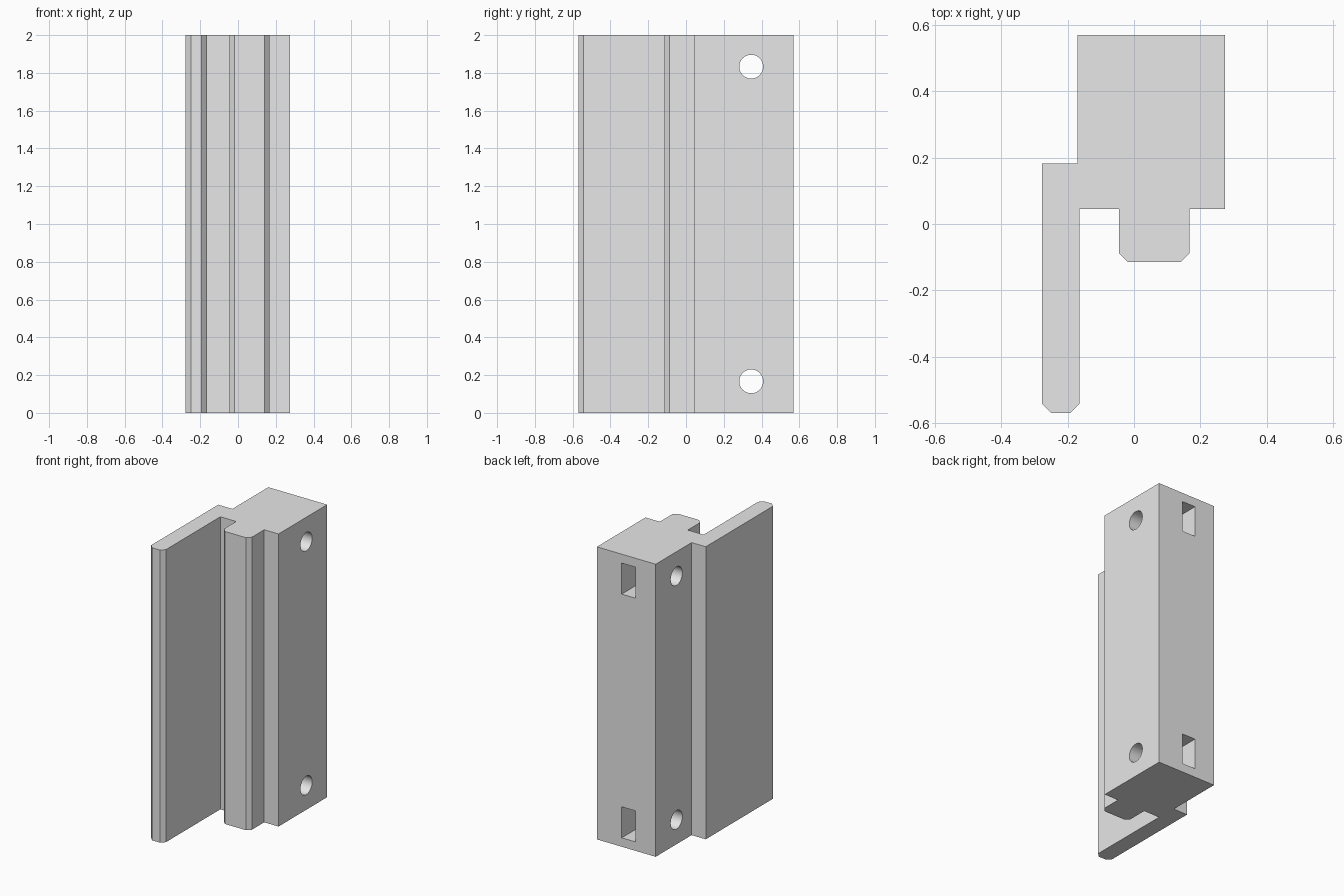
import bpy
import bmesh
from math import radians
from mathutils import Matrix, Vector

default_cube = bpy.data.objects.get("Cube")
if default_cube:
    bpy.data.objects.remove(default_cube, do_unlink=True)

HEIGHT = 2.0
CHAMFER = 0.027
HOLE_Y, HOLE_RADIUS = 0.345, 0.063
HOLE_HEIGHTS = (0.167, HEIGHT - 0.167)
BACK_Y = 0.57

grey = bpy.data.materials.new("light_grey")
grey.use_nodes = True
grey.diffuse_color = (0.8, 0.8, 0.8, 1)
grey.node_tree.nodes["Principled BSDF"].inputs["Base Color"].default_value = (0.8, 0.8, 0.8, 1)


def make_object(name, bm):
    bmesh.ops.recalc_face_normals(bm, faces=bm.faces)
    mesh = bpy.data.meshes.new(name)
    bm.to_mesh(mesh)
    bm.free()
    mesh.materials.append(grey)
    obj = bpy.data.objects.new(name, mesh)
    bpy.context.collection.objects.link(obj)
    return obj


def chamfered_end(x_left, x_right, y_front):
    """Profile points of a front edge with both corners cut off."""
    return [(x_left, y_front + CHAMFER), (x_left + CHAMFER, y_front),
            (x_right - CHAMFER, y_front), (x_right, y_front + CHAMFER)]


def cut(target, name, bm):
    cutter = make_object(name, bm)
    cutter.hide_render = True
    mod = target.modifiers.new(name, "BOOLEAN")
    mod.operation = "DIFFERENCE"
    mod.solver = "EXACT"
    mod.object = cutter
    bpy.ops.object.modifier_apply(modifier=mod.name)
    bpy.data.objects.remove(cutter, do_unlink=True)


# Rail body: one constant section with a long side flange and a short rib
STEP_Y = 0.045
profile = (
    chamfered_end(-0.277, -0.165, -BACK_Y)
    + [(-0.165, STEP_Y), (-0.045, STEP_Y)]
    + chamfered_end(-0.045, 0.167, -0.115)
    + [(0.167, STEP_Y), (0.275, STEP_Y), (0.275, BACK_Y),
       (-0.17, BACK_Y), (-0.17, 0.182), (-0.277, 0.182)]
)
bm = bmesh.new()
section = bm.faces.new([bm.verts.new((x, y, 0)) for x, y in profile])
top = bmesh.ops.extrude_face_region(bm, geom=[section], use_keep_orig=True)
bmesh.ops.translate(bm, vec=(0, 0, HEIGHT),
                    verts=[v for v in top["geom"] if isinstance(v, bmesh.types.BMVert)])
rail = make_object("rail_body", bm)
bpy.context.view_layer.objects.active = rail
rail.select_set(True)

# Crosswise bolt holes and the nut pockets that meet them from the back
POCKET_X, POCKET_WIDTH, POCKET_HEIGHT, POCKET_END = 0.035, 0.104, 0.212, 0.235
for z in HOLE_HEIGHTS:
    bm = bmesh.new()
    bmesh.ops.create_cone(
        bm, cap_ends=True, segments=48, radius1=HOLE_RADIUS, radius2=HOLE_RADIUS, depth=1,
        matrix=Matrix.Translation((0, HOLE_Y, z)) @ Matrix.Rotation(radians(90), 4, "Y"))
    cut(rail, "bolt_hole_cutter", bm)

    depth = BACK_Y + 0.1 - POCKET_END
    bm = bmesh.new()
    bmesh.ops.create_cube(
        bm, size=1,
        matrix=Matrix.Translation((POCKET_X, POCKET_END + depth / 2, z))
        @ Matrix.Diagonal(Vector((POCKET_WIDTH, depth, POCKET_HEIGHT, 1))))
    cut(rail, "nut_pocket_cutter", bm)

bpy.ops.object.shade_smooth_by_angle(angle=radians(30))
